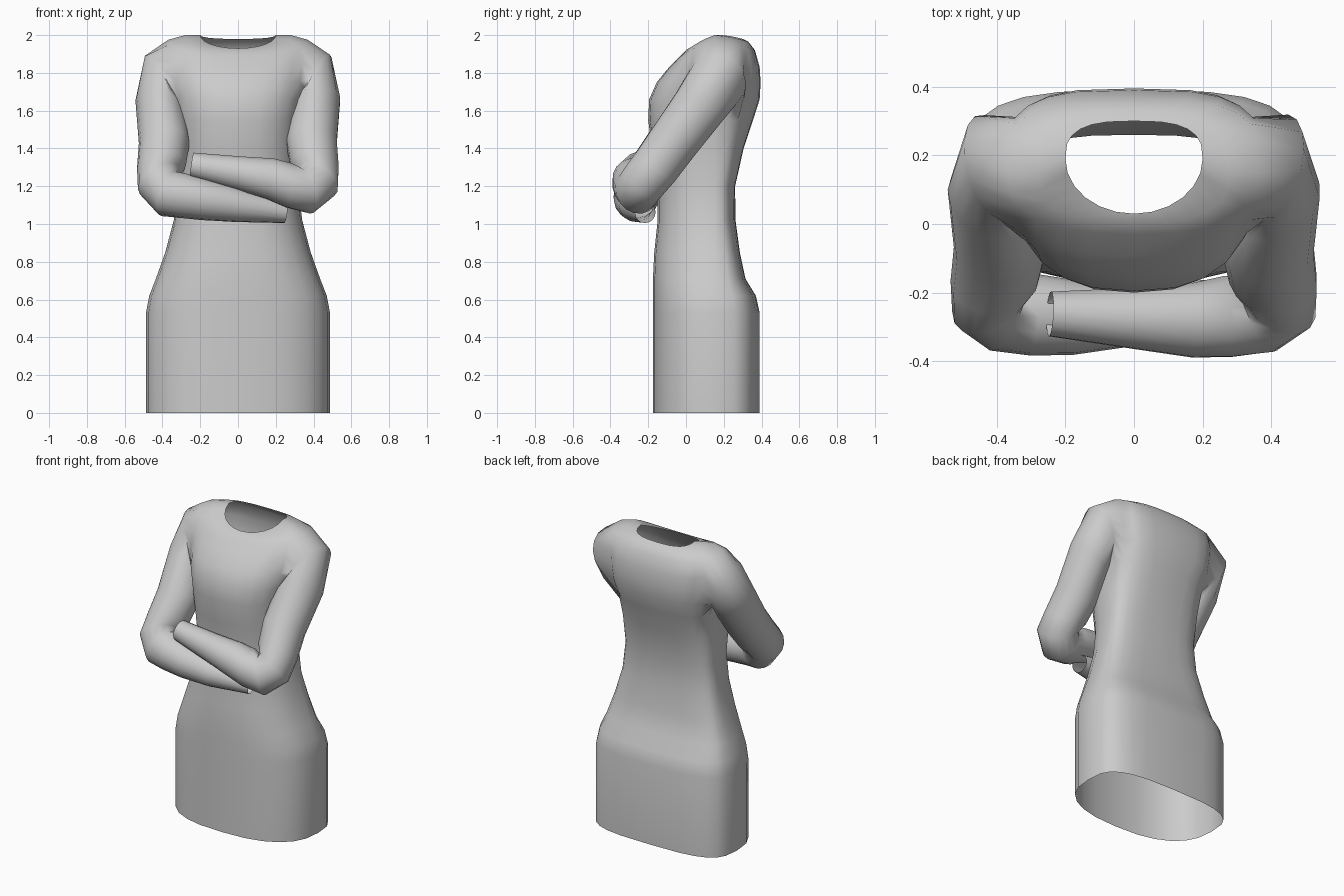
import bpy, bmesh
from math import sin, cos, pi, radians
from mathutils import Vector, Quaternion

if "Cube" in bpy.data.objects:
    bpy.data.objects.remove(bpy.data.objects["Cube"], do_unlink=True)

cloth = bpy.data.materials.new("light grey cloth")
cloth.use_nodes = True
colour = (0.6, 0.6, 0.6, 1)
cloth.diffuse_color = colour
cloth.node_tree.nodes["Principled BSDF"].inputs["Base Color"].default_value = colour

COLS = 24

# Dress body: half width, front y, back y, then z at the front, side and back
BODY = [
    (.487, -.175, .39, 0, 0, 0),
    (.487, -.175, .39, .53, .53, .53),
    (.47, -.175, .37, .62, .62, .62),
    (.435, -.175, .315, .71, .71, .71),
    (.385, -.168, .285, .85, .85, .85),
    (.34, -.15, .262, 1.02, 1.02, 1.02),
    (.318, -.15, .26, 1.2, 1.2, 1.2),
    (.325, -.18, .305, 1.4, 1.4, 1.4),
    (.335, -.2, .355, 1.55, 1.55, 1.55),
    (.355, -.195, .39, 1.66, 1.66, 1.66),
    (.37, -.155, .395, 1.75, 1.76, 1.75),
    (.38, -.09, .39, 1.83, 1.86, 1.83),
    (.37, -.03, .365, 1.89, 1.975, 1.92),
    (.28, .0, .33, 1.92, 2.0, 1.965),
    (.2, .03, .3, 1.93, 2.0, 1.98),
]
HOLE_LOW, HOLE_HIGH = 8, 12


def body_point(ring, k):
    w, front, back, zf, zs, zb = ring
    a = 2 * pi * k / COLS
    c, s = cos(a), sin(a)
    neck = w < .25
    mid = .19 if neck else .15
    if s > 0:
        edge, z_end, power = back, zb, .6 if w > .345 else .7
    else:
        edge, z_end, power = front, zf, 1 if neck else .8
    x = w * abs(c) ** power * (1 if c > 0 else -1)
    y = mid + (edge - mid) * abs(s) ** power
    return Vector((x, y, zs + (z_end - zs) * abs(s)))


def bridge(bm, low, high):
    n = len(low)
    for k in range(n):
        bm.faces.new((low[k], low[(k + 1) % n], high[(k + 1) % n], high[k]))


def sleeve(bm, hole, path):
    """Carry the armhole loop along a path of (centre, direction, radius)."""
    centre = sum((v.co for v in hole), Vector()) / len(hole)
    axis = Vector(path[0][1]).normalized()
    start = hole[0].co - centre
    start = (start - axis * start.dot(axis)).normalized()
    turn = 1 if axis.dot((hole[0].co - centre).cross(hole[4].co - centre)) > 0 else -1
    n = len(hole)
    spokes = [Quaternion(axis, turn * 2 * pi * k / n) @ start for k in range(n)]
    last = hole
    for point, direction, radius in path:
        new_axis = Vector(direction).normalized()
        swing = axis.rotation_difference(new_axis)
        spokes = [swing @ s for s in spokes]
        axis = new_axis
        ring = [bm.verts.new(Vector(point) + s * radius) for s in spokes]
        bridge(bm, last, ring)
        last = ring


bm = bmesh.new()
rings = [[bm.verts.new(body_point(r, k)) for k in range(COLS)] for r in BODY]
side_cols = {k % COLS for k in range(-2, 2)} | set(range(10, 14))
for i in range(len(rings) - 1):
    for k in range(COLS):
        if HOLE_LOW <= i < HOLE_HIGH and k in side_cols:
            continue
        j = (k + 1) % COLS
        bm.faces.new((rings[i][k], rings[i][j], rings[i + 1][j], rings[i + 1][k]))


def armhole(mid):
    steps = [(HOLE_LOW, c) for c in range(-2, 2)]
    steps += [(r, 2) for r in range(HOLE_LOW, HOLE_HIGH)]
    steps += [(HOLE_HIGH, c) for c in range(2, -2, -1)]
    steps += [(r, -2) for r in range(HOLE_HIGH, HOLE_LOW, -1)]
    return [rings[r][(mid + c) % COLS] for r, c in steps]


def upper_arm(side):
    return [
        ((side * .415, .165, 1.755), (side * .85, -.22, -.45), .158),
        ((side * .405, .07, 1.62), (side * .3, -.55, -.75), .145),
        ((side * .39, -.07, 1.43), (0, -.62, -.78), .135),
        ((side * .405, -.16, 1.305), (side * -.08, -.62, -.76), .13),
        ((side * .418, -.22, 1.232), (side * -.42, -.55, -.6), .126),
    ]


# Left forearm lies on top, right forearm passes beneath it
left_forearm = [
    ((.36, -.26, 1.175), (-.85, -.38, -.22), .124),
    ((.27, -.27, 1.205), (-1, -.12, .1), .12),
    ((.17, -.28, 1.24), (-1, 0, .18), .11),
    ((0, -.275, 1.27), (-1, 0, .15), .09),
    ((-.245, -.262, 1.313), (-1, .05, .15), .066),
]
right_forearm = [
    ((-.37, -.255, 1.16), (.85, -.38, -.3), .124),
    ((-.29, -.265, 1.15), (1, -.12, -.12), .119),
    ((-.18, -.272, 1.13), (1, 0, -.1), .11),
    ((0, -.265, 1.1), (1, .1, -.1), .09),
    ((.25, -.215, 1.06), (1, .2, -.1), .055),
]
sleeve(bm, armhole(0), upper_arm(1) + left_forearm)
sleeve(bm, armhole(COLS // 2), upper_arm(-1) + right_forearm)
bmesh.ops.recalc_face_normals(bm, faces=bm.faces)

mesh = bpy.data.meshes.new("dress")
bm.to_mesh(mesh)
bm.free()
mesh.materials.append(cloth)
dress = bpy.data.objects.new("dress", mesh)
bpy.context.collection.objects.link(dress)
bpy.context.view_layer.objects.active = dress
dress.select_set(True)
bpy.ops.object.shade_smooth_by_angle(angle=radians(75))
